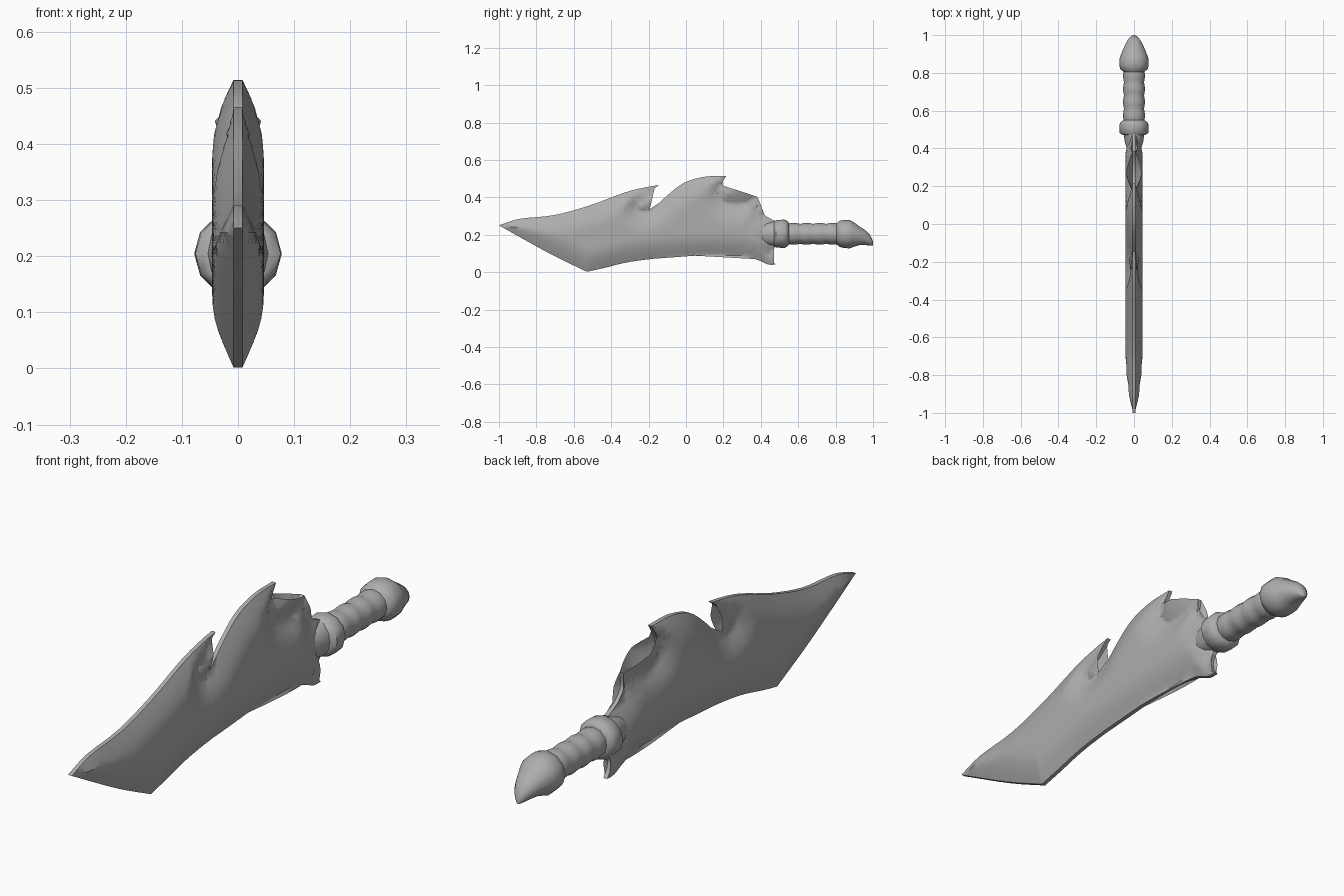
import bpy, bmesh, math
from mathutils import Vector

if "Cube" in bpy.data.objects:
    bpy.data.objects.remove(bpy.data.objects["Cube"])

grey = bpy.data.materials.new("plain grey")
grey.use_nodes = True
grey.diffuse_color = (0.42, 0.42, 0.42, 1)
grey.node_tree.nodes["Principled BSDF"].inputs["Base Color"].default_value = (0.42, 0.42, 0.42, 1)


def finish(name, bm, angle):
    mesh = bpy.data.meshes.new(name)
    bm.to_mesh(mesh)
    bm.free()
    mesh.materials.append(grey)
    obj = bpy.data.objects.new(name, mesh)
    bpy.context.collection.objects.link(obj)
    bpy.ops.object.select_all(action='DESELECT')
    obj.select_set(True)
    bpy.context.view_layer.objects.active = obj
    bpy.ops.object.shade_smooth_by_angle(angle=math.radians(angle))
    return obj


def curve_through(points, steps=4):
    """Smooth curve through the points, leaving out the last one."""
    p = [Vector(q) for q in points]
    p = [2 * p[0] - p[1]] + p + [2 * p[-1] - p[-2]]
    out = []
    for a, b, c, d in zip(p, p[1:], p[2:], p[3:]):
        for i in range(steps):
            t = i / steps
            out.append(0.5 * (2 * b + (c - a) * t + (2 * a - 5 * b + 4 * c - d) * t * t
                              + (3 * b - a - 3 * c + d) * t ** 3))
    return out


# Blade outline in (y, z): smooth runs that meet at sharp corners
runs = [
    [(-1, .25), (-.89, .285), (-.705, .305), (-.52, .355), (-.33, .425), (-.225, .452), (-.145, .466)],
    [(-.145, .466), (-.21, .415), (-.26, .372), (-.262, .34), (-.225, .322), (-.17, .345),
     (-.1, .41), (-.01, .478), (.1, .51), (.215, .514)],
    [(.215, .514), (.178, .45), (.178, .4), (.21, .37), (.275, .36), (.33, .372), (.383, .402)],
    [(.383, .402), (.378, .35), (.41, .305), (.475, .275)],
    [(.475, .275), (.475, .13)],
    [(.475, .13), (.455, .1), (.462, .065), (.48, .04)],
    [(.48, .04), (.437, .042), (.37, .07), (.26, .088), (.1, .09), (-.115, .077), (-.3, .055),
     (-.44, .022), (-.53, .002)],
    [(-.53, .002), (-.73, .1), (-1, .25)],
]
outline = [q for run in runs for q in curve_through(run)]


def edge_distance(q):
    best = 9
    for a, b in zip(outline, outline[1:] + outline[:1]):
        ab = b - a
        t = max(0, min(1, (q - a).dot(ab) / ab.length_squared))
        best = min(best, (q - a - ab * t).length)
    return best


# Blade: a sheet cut into a grid, swelling away from its edge, mirrored across x
bm = bmesh.new()
bm.faces.new([bm.verts.new((0, q.x, q.y)) for q in outline])
bmesh.ops.triangulate(bm, faces=bm.faces[:])
cuts = [((0, -1 + .03 * i, 0), (0, 1, 0)) for i in range(1, 50)]
cuts += [((0, 0, .022 * i), (0, 0, 1)) for i in range(1, 24)]
for co, no in cuts:
    bmesh.ops.bisect_plane(bm, geom=bm.verts[:] + bm.edges[:] + bm.faces[:],
                           plane_co=co, plane_no=no, dist=1e-5)
bmesh.ops.triangulate(bm, faces=bm.faces[:])
for v in bm.verts:
    d = edge_distance(Vector((v.co.y, v.co.z)))
    v.co.x = .008 + .038 * math.sin(min(d / .12, 1) * math.pi / 2)
rim = [e for e in bm.edges if e.is_boundary]
new = bmesh.ops.extrude_edge_only(bm, edges=rim)["geom"]
for v in new:
    if isinstance(v, bmesh.types.BMVert):
        v.co.x = 0
half = bm.faces[:]
copy = bmesh.ops.duplicate(bm, geom=bm.verts[:] + bm.edges[:] + half)["geom"]
bmesh.ops.scale(bm, vec=(-1, 1, 1), verts=[g for g in copy if isinstance(g, bmesh.types.BMVert)])
bmesh.ops.remove_doubles(bm, verts=[v for v in bm.verts if abs(v.co.x) < 1e-6], dist=1e-5)
bmesh.ops.recalc_face_normals(bm, faces=bm.faces[:])
finish("blade", bm, 40)


def loft(name, sections, sides=12, angle=45):
    """Closed tube along y from (y, centre z, x radius, z radius) rings."""
    bm = bmesh.new()
    rings = []
    for y, zc, rx, rz in sections:
        rings.append([bm.verts.new((rx * math.cos(2 * math.pi * k / sides), y,
                                    zc + rz * math.sin(2 * math.pi * k / sides)))
                      for k in range(sides)])
    for a, b in zip(rings, rings[1:]):
        for k in range(sides):
            j = (k + 1) % sides
            bm.faces.new((a[k], a[j], b[j], b[k]))
    bm.faces.new(rings[0])
    bm.faces.new(rings[-1])
    bmesh.ops.recalc_face_normals(bm, faces=bm.faces[:])
    return finish(name, bm, angle)


# Neck flaring from the blade into the collar
loft("neck", [(.38, .205, .03, .05), (.43, .205, .048, .062), (.48, .205, .055, .07)])

# Collar
loft("collar", [(.47, .205, .058, .064), (.482, .205, .076, .073), (.525, .205, .078, .076),
                (.54, .205, .070, .070), (.55, .205, .055, .058)])

# Grip with four shallow swells
grip = []
for i in range(17):
    r = .053 + .005 * abs(math.sin(math.pi * i / 4))
    grip.append((.54 + .28 * i / 16, .205, r, r))
loft("grip", grip)

# Pommel ending in a drooping beak
loft("pommel", [(.805, .205, .055, .056), (.822, .205, .074, .070), (.845, .204, .078, .075),
                (.875, .203, .077, .076), (.895, .202, .070, .067), (.925, .195, .058, .051),
                (.955, .186, .044, .041), (.98, .174, .029, .031), (.993, .162, .017, .020),
                (1.0, .152, .007, .010)])
